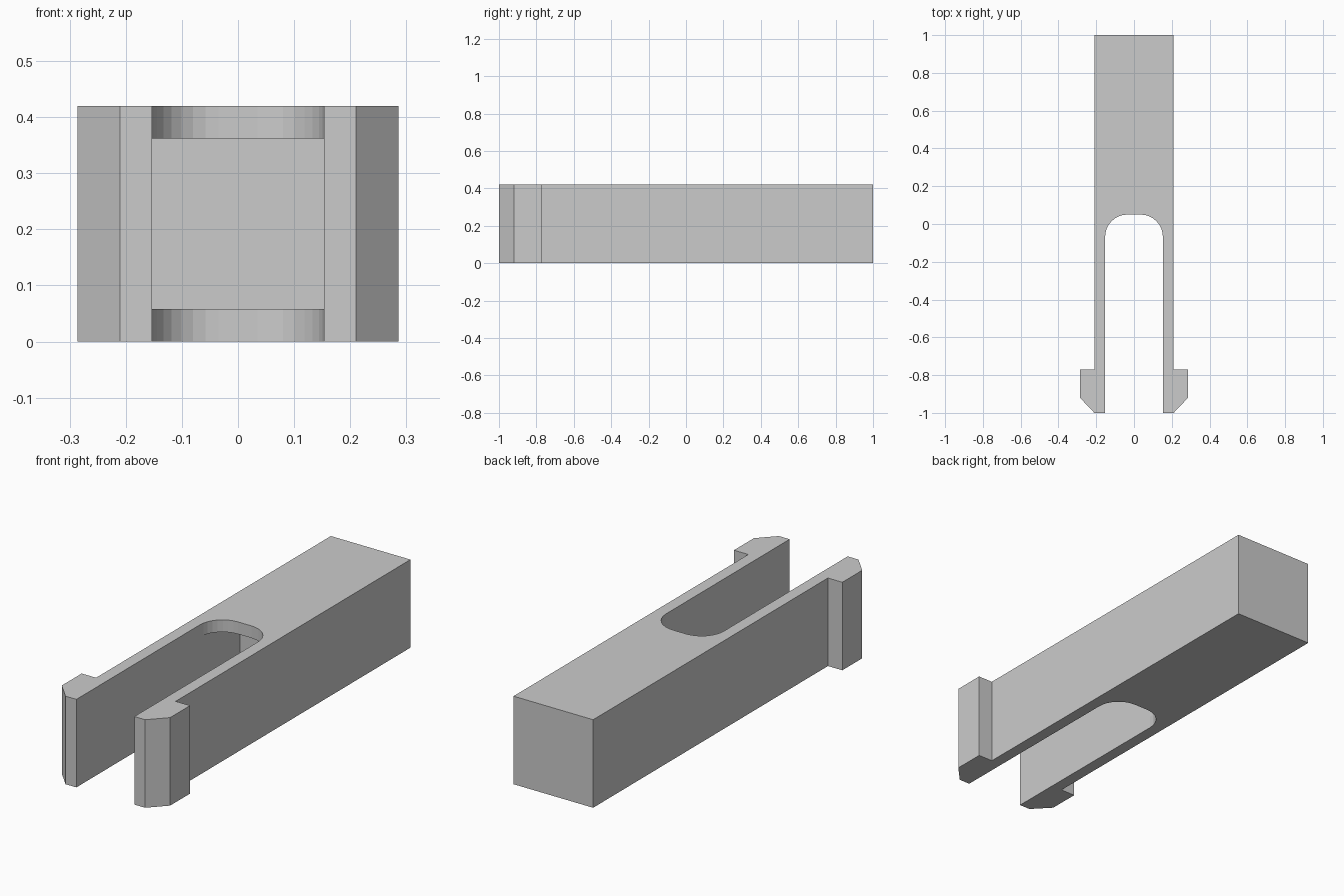
import bpy, bmesh
from math import sin, cos, pi

if "Cube" in bpy.data.objects:
    bpy.data.objects.remove(bpy.data.objects["Cube"])

H, LIP = 0.42, 0.058            # full height, thickness of top and bottom plates
W, R, TOP = 0.153, 0.118, 0.05  # slot half width, corner radius, slot end
START, BACK = TOP - R, 0.233    # where the arch begins, end of inner pocket
STEPS = 8

bm = bmesh.new()


def face(points):
    bm.faces.new([bm.verts.new(p) for p in points])


def mirrored(path):
    return path + [(-x, y) for x, y in reversed(path)]


def cap(path, z):
    face([(x, y, z) for x, y in path])


def walls(path, z0, z1):
    for (ax, ay), (bx, by) in zip(path, path[1:]):
        face([(ax, ay, z0), (bx, by, z0), (bx, by, z1), (ax, ay, z1)])


# Outer outline with hooked arm tips, and the rounded slot end
outer = mirrored([(W, -1), (0.21, -1), (0.286, -0.92), (0.286, -0.77),
                  (0.21, -0.77), (0.21, 1)])
angles = [i / STEPS * pi / 2 for i in range(STEPS + 1)]
arch = mirrored([(W - R + R * cos(a), START + R * sin(a)) for a in angles])

# Outside faces
walls(outer, 0, H)
for z in (0, H):
    cap(outer + arch[::-1], z)

# Plate edges around the slot end, and plate faces inside the pocket
for z0, z1, inner in ((0, LIP, LIP), (H - LIP, H, H - LIP)):
    walls(arch, z0, z1)
    cap(arch + [(-W, BACK), (W, BACK)], inner)

# Inner sides of the arms running into the pocket, and the pocket back
side = [(-1, 0), (START, 0), (START, LIP), (BACK, LIP)]
side += [(y, H - z) for y, z in reversed(side)]
for x in (-W, W):
    face([(x, y, z) for y, z in side])
walls([(-W, BACK), (W, BACK)], LIP, H - LIP)

bmesh.ops.remove_doubles(bm, verts=bm.verts, dist=1e-5)
bmesh.ops.recalc_face_normals(bm, faces=bm.faces)
mesh = bpy.data.meshes.new("snap_clip")
bm.to_mesh(mesh)
bm.free()
bpy.context.collection.objects.link(bpy.data.objects.new("snap_clip", mesh))
